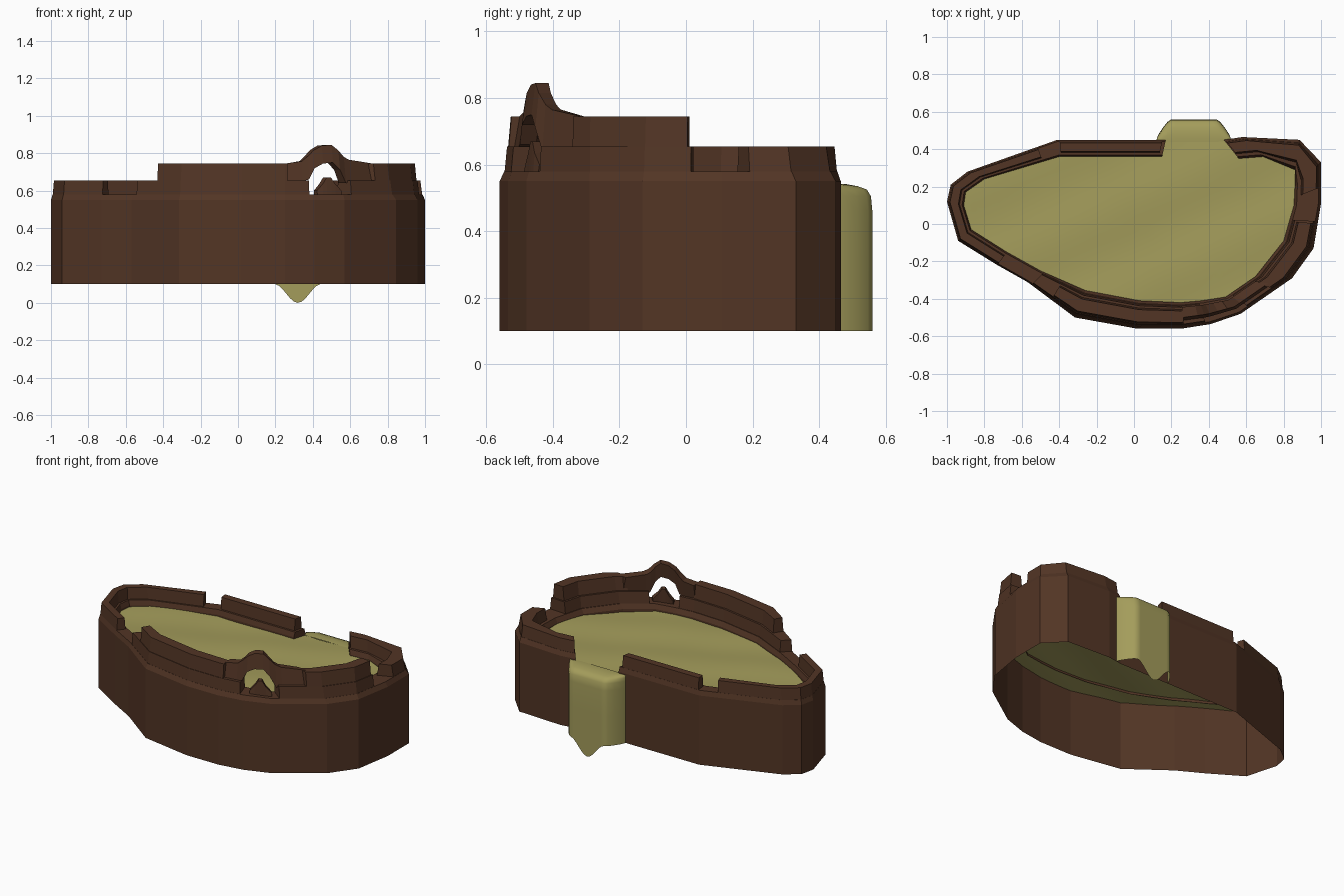
import bpy
import math
from mathutils import Vector

cube = bpy.data.objects.get("Cube")
if cube:
    bpy.data.objects.remove(cube, do_unlink=True)


def make_material(name, colour):
    mat = bpy.data.materials.new(name)
    mat.use_nodes = True
    mat.diffuse_color = colour
    mat.node_tree.nodes["Principled BSDF"].inputs["Base Color"].default_value = colour
    return mat


BROWN = make_material("dark brown wall", (.084, .035, .018, 1))
OLIVE = make_material("murky olive liquid", (.37, .335, .105, 1))

# Plan of the wall, clockwise from the spout: outer x, y and inner x, y
PLAN = [
    (.48, .45, .56, .35), (.58, .465, .69, .36), (.885, .45, .86, .29),
    (1, .33, .86, .2), (1, .11, .855, .1), (.96, -.13, .8, -.09),
    (.845, -.29, .65, -.28), (.57, -.48, .49, -.39), (.41, -.535, .36, -.41),
    (.25, -.56, .25, -.42), (.02, -.56, .03, -.41), (-.315, -.5, -.26, -.355),
    (-.57, -.31, -.5, -.25), (-.73, -.22, -.68, -.15), (-.94, -.09, -.87, -.03),
    (-1, .12, -.91, .1), (-.98, .21, -.9, .17), (-.89, .28, -.8, .24),
    (-.41, .45, -.4, .36), (.17, .45, .15, .36),
]
COUNT = len(PLAN)


def place(s, t, z):
    """Point at station s along the wall, t across it (outer to inner)."""
    i = math.floor(s)
    a, b = Vector(PLAN[i % COUNT]), Vector(PLAN[(i + 1) % COUNT])
    p = a.lerp(b, s - i)
    return Vector((p[0] + (p[2] - p[0]) * t, p[1] + (p[3] - p[1]) * t, z))


def grid_object(name, rows, mat, wrap_rows=False, wrap_cols=False,
                start_cap=False, end_cap=False, smooth=False):
    """Skin a list of equal rows of points."""
    n, m = len(rows), len(rows[0])
    faces = []
    for r in range(n if wrap_rows else n - 1):
        for c in range(m if wrap_cols else m - 1):
            q, d = (r + 1) % n, (c + 1) % m
            faces.append((r * m + c, r * m + d, q * m + d, q * m + c))
    if start_cap:
        faces.append(tuple(reversed(range(m))))
    if end_cap:
        faces.append(tuple(range((n - 1) * m, n * m)))
    mesh = bpy.data.meshes.new(name)
    mesh.from_pydata([p for row in rows for p in row], [], faces)
    mesh.materials.append(mat)
    mesh.polygons.foreach_set("use_smooth", [smooth] * len(mesh.polygons))
    mesh.update()
    obj = bpy.data.objects.new(name, mesh)
    bpy.context.collection.objects.link(obj)
    return obj


def wall_run(name, start, end, profile, closed=True):
    """Sweep a cross-section along part of the wall."""
    stops = [start] + [i for i in range(COUNT) if start < i < end] + [end]
    rows = [[place(s, t, z) for t, z in profile] for s in stops]
    return grid_object(name, rows, BROWN, wrap_cols=closed,
                       start_cap=True, end_cap=True)


def wall_stations(name, stations, outer, inner, lean):
    """Upright piece whose underside and top follow (station, low, high)."""
    rows = []
    for s, low, high in stations:
        rows.append([place(s, outer, low), place(s, outer + lean, high),
                     place(s, inner + lean, high), place(s, inner, low)])
    return grid_object(name, rows, BROWN, wrap_cols=True,
                       start_cap=True, end_cap=True)


# Thin outer skirt, open underneath
BOTTOM, SKIRT_TOP, RIM = .1, .52, .58
grid_object("outer_wall",
            [[place(s, 0, BOTTOM), place(s, 0, SKIRT_TOP)] for s in range(COUNT)],
            BROWN, wrap_rows=True)

# Bevelled rim, broken at the spout
wall_run("rim", 0, COUNT - 1,
         [(0, SKIRT_TOP), (0, .55), (.1, RIM), (.9, RIM), (1, .55), (1, .525)],
         closed=False)

# Low parapets
LOW = [(.1, .57), (.18, .655), (.68, .655), (.76, .57)]
for label, a, b in (("back_left", .05, 3.6), ("right_end", 13, 17.78),
                    ("back_right", 18.02, 18.97)):
    wall_run(label + "_parapet", a, b, LOW)

# Tall stepped front parapet, split around the archway
STEP = [(.1, .57), (.16, .655), (.82, .655), (.88, .57)]
TALL = [(.18, .65), (.24, .745), (.68, .745), (.74, .65)]
wall_run("front_left_step", 4.4, 6.83, STEP)
wall_run("front_right_step", 8.15, 11.92, STEP)
wall_run("front_left_parapet", 4.45, 6.3, TALL)
wall_run("front_right_parapet", 8.9, 11.5, TALL)

# Archway over the opening
wall_stations("front_arch", [
    (6.2, .65, .745), (6.75, .65, .765), (6.87, .64, .78), (7, .71, .815),
    (7.25, .75, .845), (7.6, .745, .84), (7.9, .72, .815), (8.1, .66, .785),
    (8.35, .65, .757), (8.95, .65, .745)], .3, .7, .12)

# Small ornament standing in the opening
wall_stations("arch_ornament", [
    (6.95, .57, .6), (7.15, .57, .635), (7.3, .57, .67), (7.45, .57, .67),
    (7.6, .57, .635), (7.8, .57, .6)], .3, .6, .05)

# Rippled liquid surface
centre = Vector((.05, -.03, 0))
RINGS, SUB = 16, 6
rows = []
for ring in range(RINGS):
    k = .04 + .955 * ring / (RINGS - 1)
    row = []
    for i in range(COUNT * SUB):
        p = centre + (place(i / SUB, 0, 0) - centre) * k
        p.z = .54 + .004 * math.sin(9 * p.x + 4 * p.y) + .004 * math.sin(13 * p.y - 6 * p.x)
        row.append(p)
    rows.append(row)
grid_object("liquid_surface", rows, OLIVE, wrap_cols=True, start_cap=True, smooth=True)

# Liquid spilling over the back and ending in a drip
ACROSS = [(-.2, 0), (-.19, .25), (-.165, .6), (-.14, .88), (-.12, 1)]
ACROSS += [(i * .02, 1) for i in range(-5, 6)] + [(-x, d) for x, d in reversed(ACROSS)]
FALL = [(-.1, .54), (.25, .542), (.6, .535), (.85, .525), (.96, .505), (1, .46), (1, .3)]
rows = []
for x, depth in reversed(ACROSS):
    drip = .05 * (1 + math.cos(math.pi * x / .125)) if abs(x) < .125 else 0
    row = [Vector((.32 + x, .45 + .11 * depth * out, z)) for out, z in FALL]
    row.append(Vector((.32 + x, .45 + .11 * depth, .1 - drip)))
    rows.append(row)
grid_object("liquid_spill", rows, OLIVE, smooth=True)
